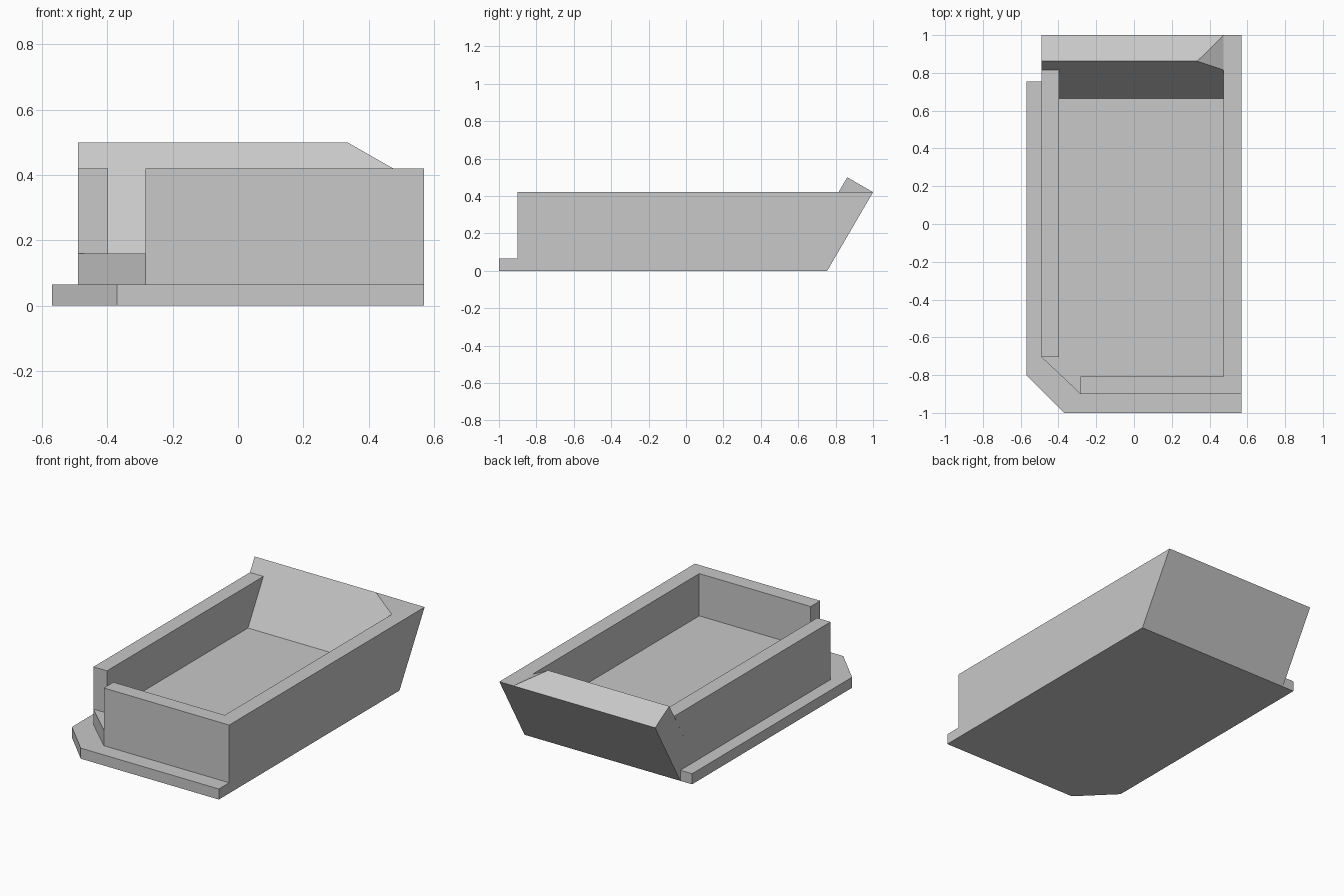
import bpy, bmesh
from mathutils import Vector

if "Cube" in bpy.data.objects:
    bpy.data.objects.remove(bpy.data.objects["Cube"])

grey = bpy.data.materials.new("light grey")
grey.diffuse_color = (0.58, 0.58, 0.58, 1)
grey.use_nodes = True
grey.node_tree.nodes["Principled BSDF"].inputs["Base Color"].default_value = grey.diffuse_color


def prism(name, ring_a, ring_b, cut=None):
    """Closed solid between two matching rings; cut = three points of a trimming plane."""
    bm = bmesh.new()
    a = [bm.verts.new(p) for p in ring_a]
    b = [bm.verts.new(p) for p in ring_b]
    bm.faces.new(a)
    bm.faces.new(b)
    n = len(a)
    for i in range(n):
        j = (i + 1) % n
        bm.faces.new((a[i], a[j], b[j], b[i]))
    if cut:
        p, q, r = (Vector(c) for c in cut)
        normal = (q - p).cross(r - p)
        if normal.z < 0:
            normal.negate()
        bmesh.ops.bisect_plane(bm, geom=bm.verts[:] + bm.edges[:] + bm.faces[:],
                               dist=1e-5, plane_co=p, plane_no=normal, clear_outer=True)
        bmesh.ops.holes_fill(bm, edges=[e for e in bm.edges if e.is_boundary], sides=0)
    bmesh.ops.recalc_face_normals(bm, faces=bm.faces[:])
    mesh = bpy.data.meshes.new(name)
    bm.to_mesh(mesh)
    bm.free()
    mesh.materials.append(grey)
    obj = bpy.data.objects.new(name, mesh)
    bpy.context.collection.objects.link(obj)
    return obj


def plan(name, outline, z0, z1):
    return prism(name, [(x, y, z0) for x, y in outline], [(x, y, z1) for x, y in outline])


def side(name, profile, x0, x1, cut=None):
    return prism(name, [(x0, y, z) for y, z in profile], [(x1, y, z) for y, z in profile], cut)


LEFT, RIGHT, INNER = -0.49, 0.57, 0.475
STEP, DECK, RIM = 0.065, 0.16, 0.42

# base plate with a chamfered front corner
plan("base_plate", [(-0.57, -0.80), (-0.37, -1), (RIGHT, -1), (RIGHT, 0.755), (-0.57, 0.755)], 0, STEP)

# raised floor inside the walls
plan("floor", [(LEFT, -0.705), (-0.283, -0.90), (INNER, -0.90), (INNER, 0.665), (LEFT, 0.665)], STEP, DECK)

# front wall, leaving the corner open
plan("front_wall", [(-0.283, -0.90), (INNER, -0.90), (INNER, -0.807), (-0.283, -0.807)], DECK, RIM)

# left wall, meeting the sloped back
side("left_wall", [(-0.705, DECK), (0.665, DECK), (0.815, RIM), (-0.705, RIM)], LEFT, -0.398)

# right wall with its sloped back end
side("right_wall", [(-0.90, STEP), (0.755, STEP), (0.755, 0), (1, RIM), (-0.90, RIM)], INNER, RIGHT)

# leaning back wall, trimmed at the right end of its ridge
side("back_wall", [(0.755, 0), (1, RIM), (0.862, 0.50), (0.665, DECK), (0.665, STEP), (0.755, STEP)],
     LEFT, INNER, cut=[(0.335, 0.862, 0.50), (INNER, 1, RIM), (INNER, 0.815, RIM)])
